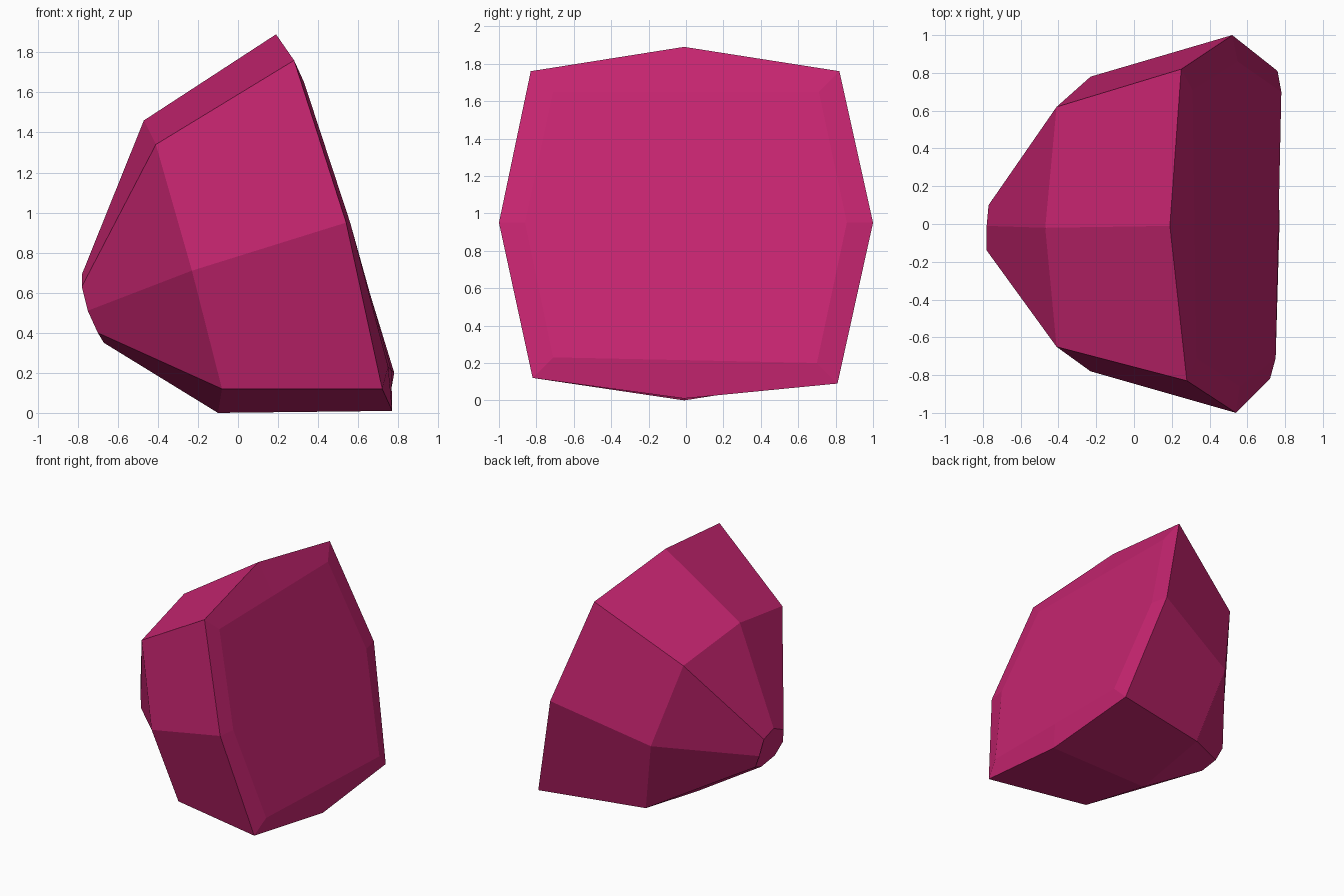
import bpy
import bmesh

default_cube = bpy.data.objects.get("Cube")
if default_cube:
    bpy.data.objects.remove(default_cube, do_unlink=True)


def make_material(name, colour):
    material = bpy.data.materials.new(name)
    material.use_nodes = True
    material.diffuse_color = colour
    shader = material.node_tree.nodes["Principled BSDF"]
    shader.inputs["Base Color"].default_value = colour
    return material


# Facet rings, each running from the top round the front, bottom and back
table_ring = [(.32, 0, 1.65), (.33, -.71, 1.65), (.56, -.86, .95), (.75, -.71, .23),
              (.765, 0, .215), (.78, .7, .2), (.55, .86, .95), (.31, .71, 1.65)]
girdle_ring = [(.19, -.01, 1.89), (.28, -.83, 1.76), (.54, -1, .95), (.72, -.82, .12),
               (.77, -.01, .01), (.76, .81, .09), (.52, 1, .95), (.25, .82, 1.76)]
shoulder_ring = [(-.47, -.02, 1.46), (-.41, -.65, 1.34), (-.23, -.78, .71), (-.08, -.65, .12),
                 (-.1, -.01, 0), (-.08, .63, .1), (-.23, .78, .7), (-.41, .62, 1.34)]
tip_ring = [(-.78, -.01, .69), (-.78, -.14, .63), (-.75, -.17, .51), (-.7, -.14, .4),
            (-.67, -.01, .35), (-.7, .11, .4), (-.75, .13, .51), (-.77, .1, .64)]


def build_gem(name, rings, material):
    """Bridge successive rings with facets and cap both ends."""
    bm = bmesh.new()
    loops = [[bm.verts.new(point) for point in ring] for ring in rings]
    for near, far in zip(loops, loops[1:]):
        for i in range(len(near)):
            j = (i + 1) % len(near)
            bm.faces.new((near[i], near[j], far[j], far[i]))
    bm.faces.new(loops[0])
    bm.faces.new(loops[-1])
    bmesh.ops.recalc_face_normals(bm, faces=bm.faces[:])
    mesh = bpy.data.meshes.new(name)
    bm.to_mesh(mesh)
    bm.free()
    mesh.materials.append(material)
    gem = bpy.data.objects.new(name, mesh)
    bpy.context.collection.objects.link(gem)
    return gem


# Faceted gemstone with flat shading
raspberry = make_material("raspberry_pink", (.56, .018, .16, 1))
build_gem("cut_gemstone", [table_ring, girdle_ring, shoulder_ring, tip_ring], raspberry)
